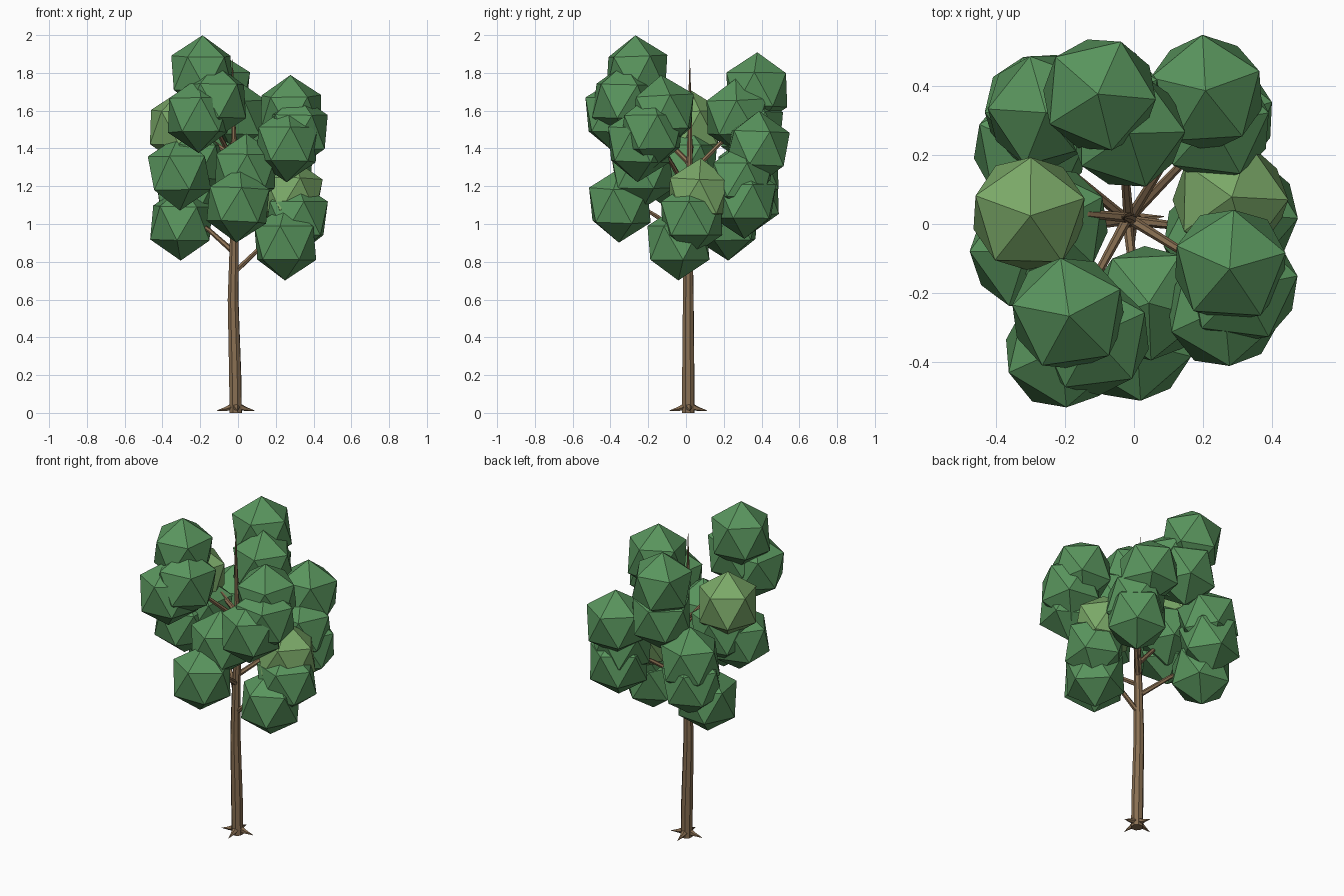
import bpy, bmesh, math, random
from mathutils import Vector, Matrix, Euler

if "Cube" in bpy.data.objects:
    bpy.data.objects.remove(bpy.data.objects["Cube"])

random.seed(11)


def material(name, rgb):
    m = bpy.data.materials.new(name)
    m.diffuse_color = (*rgb, 1)
    m.use_nodes = True
    m.node_tree.nodes["Principled BSDF"].inputs["Base Color"].default_value = m.diffuse_color
    return m


bark = material("bark", (0.25, 0.16, 0.085))
leaf = material("leaf", (0.10, 0.30, 0.11))
light_leaf = material("light_leaf", (0.20, 0.40, 0.14))


def finish(name, bm, mat):
    bmesh.ops.recalc_face_normals(bm, faces=bm.faces)
    me = bpy.data.meshes.new(name)
    bm.to_mesh(me)
    bm.free()
    me.materials.append(mat)
    ob = bpy.data.objects.new(name, me)
    bpy.context.collection.objects.link(ob)
    return ob


def limb(name, path, sides):
    """Tapered tube through (x, y, z, radius) points."""
    bm = bmesh.new()
    pts = [Vector(p[:3]) for p in path]
    rot = (pts[-1] - pts[0]).to_track_quat('Z', 'Y')
    rings = []
    for p, (_, _, _, r) in zip(pts, path):
        rings.append([bm.verts.new(p + rot @ Vector((r * math.cos(a), r * math.sin(a), 0)))
                      for a in (2 * math.pi * i / sides for i in range(sides))])
    for lo, hi in zip(rings, rings[1:]):
        for i in range(sides):
            j = (i + 1) % sides
            bm.faces.new((lo[i], lo[j], hi[j], hi[i]))
    bm.faces.new(rings[0])
    bm.faces.new(rings[-1])
    return finish(name, bm, bark)


def clump(name, x, y, z, mat=leaf):
    """Stretched, barely tilted icosahedron, one point up."""
    bm = bmesh.new()
    tilt = Euler((random.uniform(-.04, .04), random.uniform(-.04, .04), random.uniform(0, 6.28)))
    m = Matrix.Translation((x, y, z)) @ tilt.to_matrix().to_4x4() @ Matrix.Diagonal((.186, .186, .199, 1))
    bmesh.ops.create_icosphere(bm, subdivisions=1, radius=1, matrix=m)
    return finish(name, bm, mat)


# Trunk with a gentle bend and a thin pointed leader
trunk = [(-.012, .012, 0, .034), (-.015, .012, .2, .034), (-.026, .012, .6, .030),
         (-.02, .012, .9, .025), (-.012, .014, 1.15, .020), (-.02, .02, 1.4, .015),
         (-.028, .02, 1.65, .009), (-.028, .02, 1.87, .001)]
limb("trunk", trunk, 8)


def trunk_at(z):
    for a, b in zip(trunk, trunk[1:]):
        if a[2] <= z <= b[2]:
            return Vector(a[:3]).lerp(Vector(b[:3]), (z - a[2]) / (b[2] - a[2]))


# Root spikes around the base
for i in range(4):
    a = 0.1 + i * math.pi / 2
    c, s = math.cos(a), math.sin(a)
    limb(f"root_{i}", [(-.012 + .01 * c, .012 + .01 * s, .036, .022),
                       (-.012 + .05 * c, .012 + .05 * s, .022, .012),
                       (-.012 + .10 * c, .012 + .10 * s, .012, .001)], 5)

# Branches: start height on trunk, end point
branches = [
    (.74, (.25, -.02, .98)), (.85, (-.28, .23, 1.06)), (.92, (.02, -.32, 1.14)),
    (.97, (.26, .30, 1.20)), (1.05, (-.28, -.03, 1.33)), (1.16, (.27, -.16, 1.45)),
    (1.26, (-.04, .32, 1.55)), (1.32, (-.19, -.30, 1.62)), (1.08, (.18, .33, 1.36)),
    (1.35, (-.25, .04, 1.50)),
]
for i, (z, end) in enumerate(branches):
    a, b = trunk_at(z), Vector(end)
    mid = a.lerp(b, .5) + Vector((0, 0, .01))
    limb(f"branch_{i}", [(*a, .015), (*mid, .012), (*b, .007)], 6)

# Foliage clumps, grouped by branch
foliage = [
    # low right
    (.25, -.04, .90), (.31, .03, 1.03),
    # low left and back left
    (-.30, .22, 1.005), (-.27, .33, 1.14), (-.26, .33, 1.27),
    # low front
    (0, -.35, 1.10), (.04, -.23, 1.28),
    # back right
    (.21, .38, 1.40), (.23, .29, 1.23), (.24, .31, 1.12),
    # middle left
    (-.31, -.08, 1.27), (-.24, 0, 1.33),
    # upper right front
    (.28, -.12, 1.59), (.31, -.18, 1.49), (.26, -.25, 1.42),
    # upper back
    (-.10, .375, 1.71), (-.02, .27, 1.57), (-.08, .35, 1.50),
    # top front left
    (-.19, -.26, 1.80), (-.12, -.33, 1.65), (-.21, -.37, 1.575),
]
for i, p in enumerate(foliage):
    clump(f"foliage_{i}", *p)

# Paler clumps
clump("pale_foliage_left", -.305, .03, 1.51, light_leaf)
clump("pale_foliage_right", .28, .07, 1.15, light_leaf)
